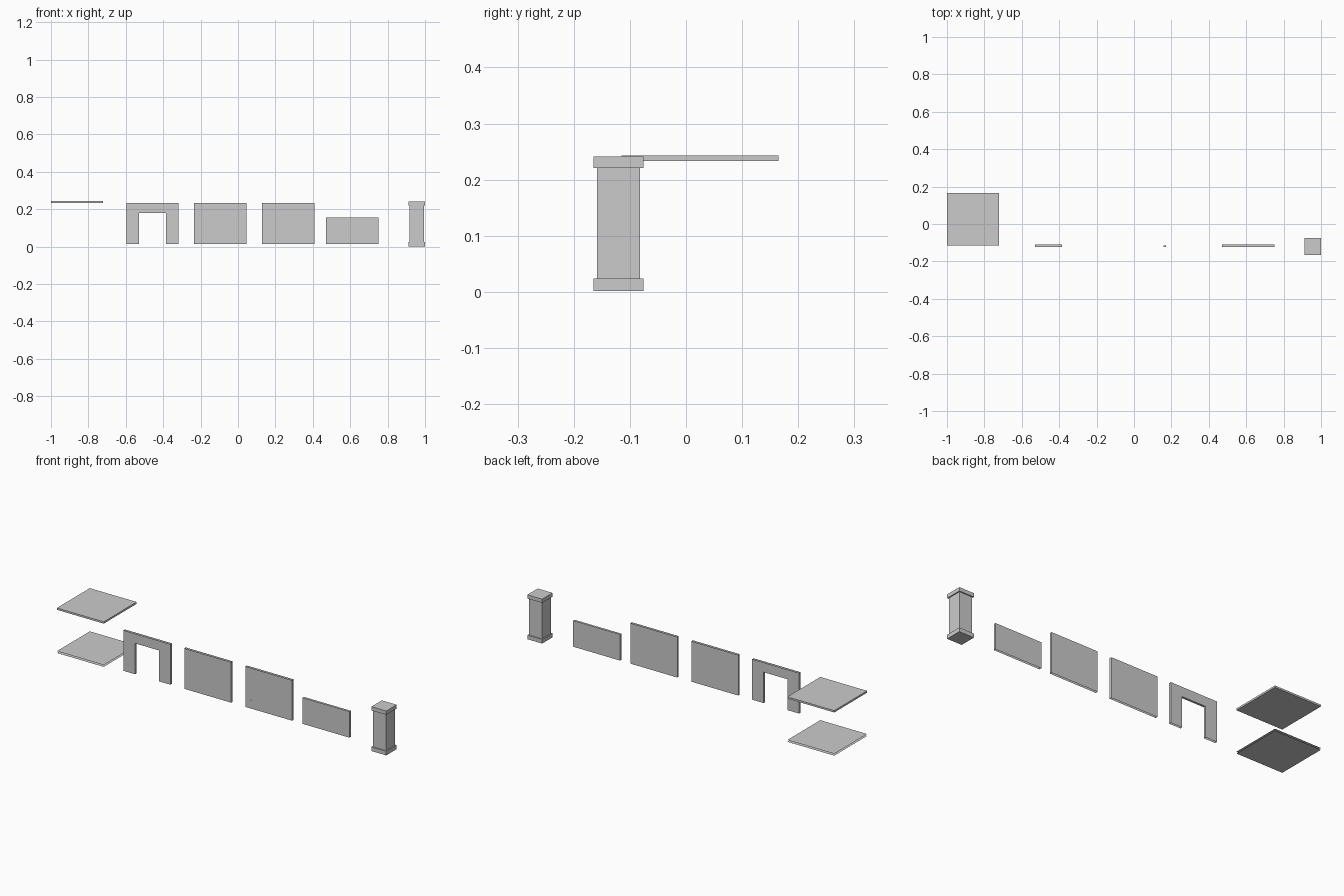
import bpy

if "Cube" in bpy.data.objects:
    bpy.data.objects.remove(bpy.data.objects["Cube"])


def make(name, verts, faces):
    mesh = bpy.data.meshes.new(name)
    mesh.from_pydata(verts, [], faces)
    mesh.update()
    obj = bpy.data.objects.new(name, mesh)
    bpy.context.collection.objects.link(obj)
    return obj


def panel(name, profile, y0, y1, open_edges=()):
    """Extrude an x-z outline (counter-clockwise from the front) along y; listed edges stay open."""
    n = len(profile)
    verts = [(x, y, z) for y in (y0, y1) for x, z in profile]
    faces = [tuple(range(n)), tuple(range(2 * n - 1, n - 1, -1))]
    for i in range(n):
        if i not in open_edges:
            j = (i + 1) % n
            faces.append((j, i, i + n, j + n))
    return make(name, verts, faces)


def rect(x0, x1, z0, z1):
    return [(x0, z0), (x1, z0), (x1, z1), (x0, z1)]


W = 0.2795                    # module width
Z0, Z1 = 0.0145, 0.233        # wall bottom and top
YF, YB = -0.1228, -0.1105     # wall front and back

# Ceiling slab
panel("ceiling_slab", rect(-1, -1 + W, 0.233, 0.243), -0.1152, 0.1647)

# Floor: upper and lower sheets with open sides
for label, z, flip in (("floor_top", 0.010, False), ("floor_underside", 0.0, True)):
    v = [(-1, -0.1152, z), (-1 + W, -0.1152, z), (-1 + W, 0.1647, z), (-1, 0.1647, z)]
    make(label, v, [(3, 2, 1, 0) if flip else (0, 1, 2, 3)])

# Doorway wall: closed jambs and lintel underside, open top and bottom
x = -0.597
a, b, h = -0.528, -0.386, 0.181
door = [(x, Z0), (a, Z0), (a, h), (b, h), (b, Z0), (x + W, Z0), (x + W, Z1), (x, Z1)]
panel("doorway_wall", door, YF, YB, open_edges=(0, 4, 6))

# Plain wall and socket wall, open at top and bottom
for label, x in (("plain_wall", -0.2345), ("socket_wall", 0.1295)):
    panel(label, rect(x, x + W, Z0, Z1), YF, YB, open_edges=(0, 2))

# Small socket on the second wall
panel("wall_socket", rect(0.159, 0.170, 0.040, 0.060), YF - 0.0006, -0.116)

# Half-height wall with a closed top
panel("half_wall", rect(0.4715, 0.4715 + W, Z0, 0.155), YF, YB, open_edges=(0,))

# Column: base, shaft and cap
for label, half, z0, z1 in (("column_base", 0.0443, 0.0015, 0.0235),
                            ("column_shaft", 0.0385, 0.0235, 0.2205),
                            ("column_cap", 0.0443, 0.2205, 0.2410)):
    cx, cy = 1 - 0.0443, -0.1647 + 0.0443
    panel(label, rect(cx - half, cx + half, z0, z1), cy - half, cy + half)
